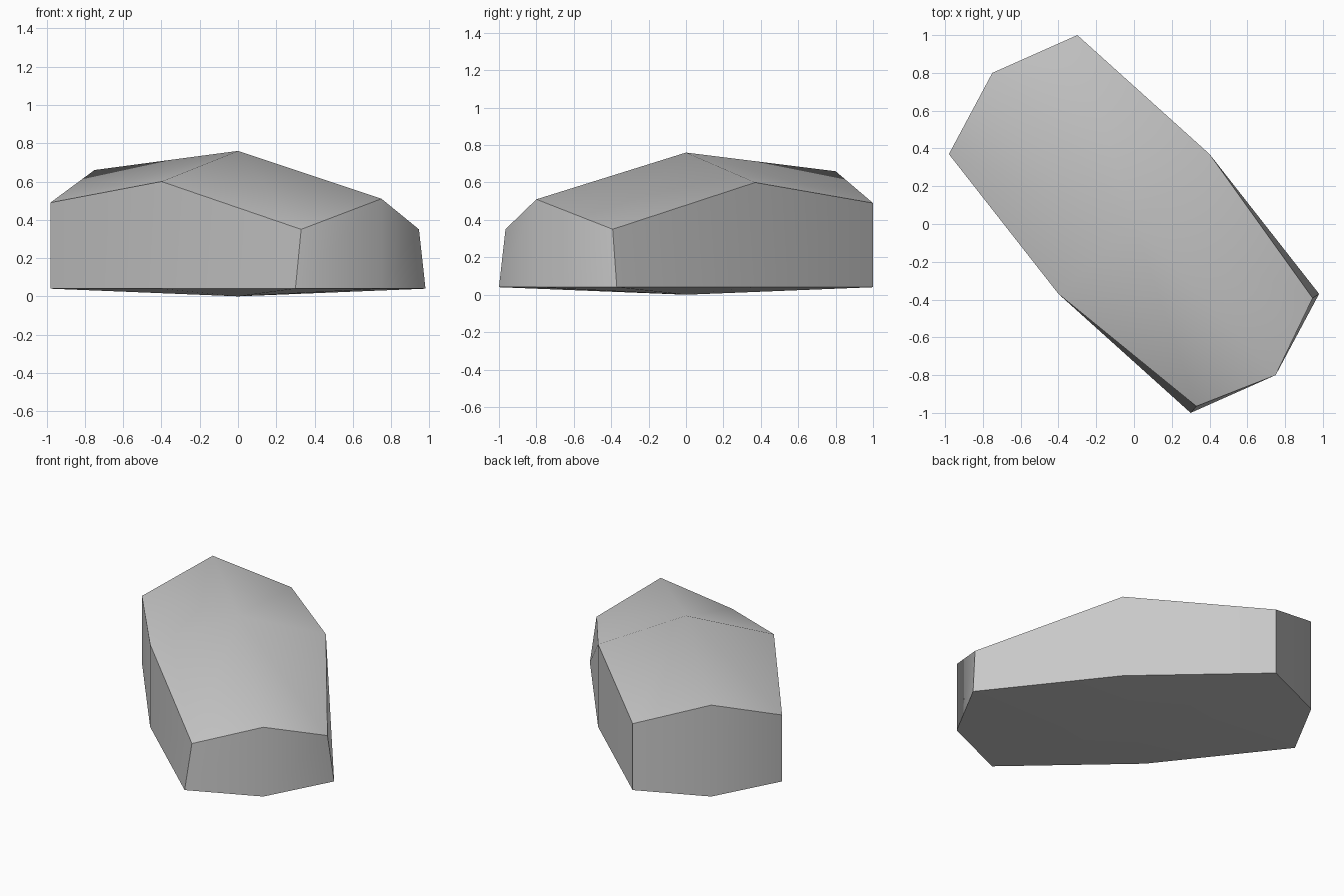
import bpy
import bmesh
import math

cube = bpy.data.objects.get("Cube")
if cube:
    bpy.data.objects.remove(cube, do_unlink=True)

# Stone colour
stone = bpy.data.materials.new("stone_grey")
stone.use_nodes = True
grey = (0.58, 0.58, 0.58, 1.0)
stone.diffuse_color = grey
bsdf = next(n for n in stone.node_tree.nodes if n.type == 'BSDF_PRINCIPLED')
bsdf.inputs["Base Color"].default_value = grey
bsdf.inputs["Roughness"].default_value = 0.9

# Half of the footprint; the other half is the same turned by 180 degrees
half = [(-0.30, 1.0), (-0.75, 0.80), (-0.98, 0.37), (-0.40, -0.37)]
footprint = half + [(-x, -y) for x, y in half]

# Height of the upper rim above each footprint corner
rim_heights = [0.49, 0.66, 0.49, 0.60, 0.35, 0.51, 0.35, 0.60]
BASE_Z, PEAK_Z = 0.04, 0.76


def rim_point(x, y, z):
    """The two low corners lean slightly inwards."""
    lean = 0.965 if z < 0.4 else 1.0
    if abs(y) > abs(x):
        return (x * (2.1 - 1.0) if lean < 1 else x, y * lean, z)
    return (x * lean, y * (1.06 if lean < 1 else 1.0), z)


bm = bmesh.new()
base = [bm.verts.new((x, y, BASE_Z)) for x, y in footprint]
rim = [bm.verts.new(rim_point(x, y, z)) for (x, y), z in zip(footprint, rim_heights)]
peak = bm.verts.new((0, 0, PEAK_Z))
foot = bm.verts.new((0, 0, 0))

# Side walls, faceted cap and shallow pointed underside
count = len(base)
for i in range(count):
    j = (i + 1) % count
    bm.faces.new((base[i], base[j], rim[j], rim[i]))
    bm.faces.new((rim[i], rim[j], peak))
    bm.faces.new((base[j], base[i], foot))
bmesh.ops.recalc_face_normals(bm, faces=bm.faces[:])

mesh = bpy.data.meshes.new("boulder")
bm.to_mesh(mesh)
bm.free()
mesh.materials.append(stone)
boulder = bpy.data.objects.new("boulder", mesh)
bpy.context.collection.objects.link(boulder)

# Soft shading across the cap and walls, crisp rim and corners
bpy.ops.object.select_all(action='DESELECT')
boulder.select_set(True)
bpy.context.view_layer.objects.active = boulder
bpy.ops.object.shade_smooth_by_angle(angle=math.radians(50))
